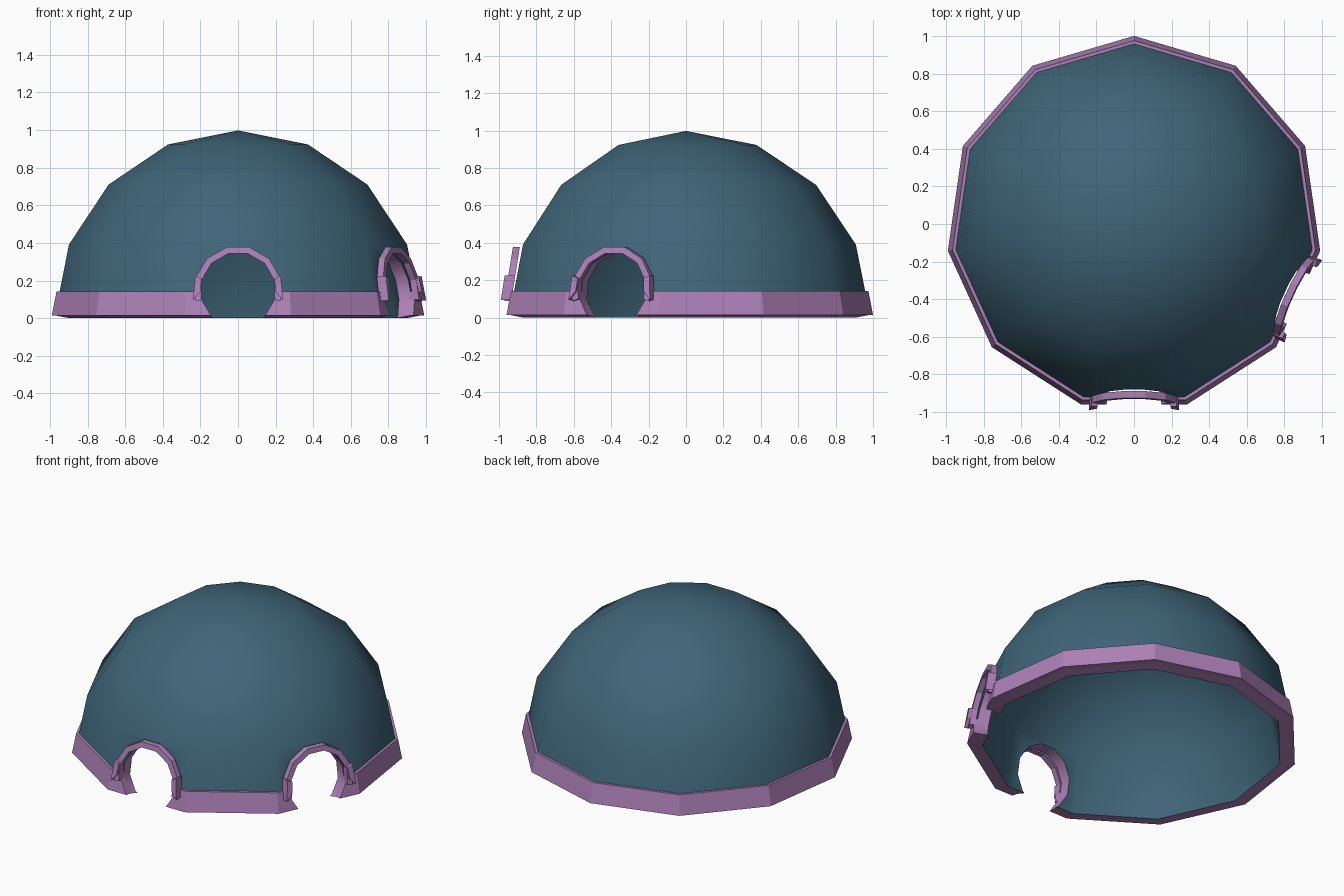
import bpy, bmesh, math
from mathutils import Matrix

if "Cube" in bpy.data.objects:
    bpy.data.objects.remove(bpy.data.objects["Cube"])

SIDES = 11
DOOR_ANGLES = [0, 2 * math.tau / SIDES]
DOOR_Z = 0.15


def material(name, rgb):
    m = bpy.data.materials.new(name)
    m.diffuse_color = (*rgb, 1)
    m.use_nodes = True
    m.node_tree.nodes["Principled BSDF"].inputs["Base Color"].default_value = m.diffuse_color
    return m


TEAL = material("teal_shell", (0.05, 0.13, 0.19))
PURPLE = material("purple_trim", (0.42, 0.22, 0.48))


def finish(name, bm):
    bmesh.ops.recalc_face_normals(bm, faces=bm.faces)
    me = bpy.data.meshes.new(name)
    bm.to_mesh(me)
    bm.free()
    me.materials.append(TEAL)
    me.materials.append(PURPLE)
    ob = bpy.data.objects.new(name, me)
    bpy.context.collection.objects.link(ob)
    return ob


def revolve(name, profile, purple, closed):
    """Spin (radius, z) points around z; segments listed in purple get trim colour."""
    bm = bmesh.new()
    rings = []
    for r, z in profile:
        if r < 1e-6:
            rings.append([bm.verts.new((0, 0, z))] * SIDES)
        else:
            rings.append([bm.verts.new((r * math.sin(a), r * math.cos(a), z))
                          for a in (k * math.tau / SIDES for k in range(SIDES))])
    n = len(rings)
    for i in range(n if closed else n - 1):
        a, b = rings[i], rings[(i + 1) % n]
        for k in range(SIDES):
            j = (k + 1) % SIDES
            f = bm.faces.new(list(dict.fromkeys((a[k], a[j], b[j], b[k]))))
            f.material_index = 1 if i in purple else 0
    return finish(name, bm)


def prism(bm, pts, front, back):
    """Extrude an (x, z) outline between two depth functions of z."""
    a = [bm.verts.new((x, -front(z), z)) for x, z in pts]
    b = [bm.verts.new((x, -back(z), z)) for x, z in pts]
    n = len(pts)
    faces = [bm.faces.new(a), bm.faces.new(b[::-1])]
    faces += [bm.faces.new((a[i], b[i], b[(i + 1) % n], a[(i + 1) % n])) for i in range(n)]
    for f in faces:
        f.material_index = 1


def ring_point(r, k):
    a = math.radians(15 + 30 * k)
    return r * math.cos(a), DOOR_Z + r * math.sin(a)


# Thick dome shell with a trim-coloured bottom rim
steps = [math.pi / 8 * i for i in range(5)]
outer = [(0.983 * math.sin(a), 0.015 + 0.983 * math.cos(a)) for a in steps]
inner = [(0.906 * math.sin(a), 0.015 + 0.906 * math.cos(a)) for a in steps]
inner[-1] = (0.907, 0.0)
outer[0], inner[0] = (0, outer[0][1]), (0, inner[0][1])
dome = revolve("dome_shell", outer + inner[::-1], {4}, False)

# Sloped band around the foot of the dome
band = revolve("base_band", [(1.0, 0.015), (0.975, 0.142), (0.945, 0.142), (0.965, 0.012)],
               {0, 1, 2, 3}, True)

# Twelve-sided door openings cut through dome and band
cutters = []
for i, ang in enumerate(DOOR_ANGLES):
    bm = bmesh.new()
    prism(bm, [ring_point(0.2, k) for k in range(12)], lambda z: 1.2, lambda z: 0.6)
    bm.transform(Matrix.Rotation(ang, 4, 'Z'))
    c = finish(f"door_cutter_{i + 1}", bm)
    c.hide_render = True
    cutters.append(c)
for ob in (dome, band):
    for c in cutters:
        mod = ob.modifiers.new("door", 'BOOLEAN')
        mod.operation, mod.solver, mod.object = 'DIFFERENCE', 'EXACT', c
    dg = bpy.context.evaluated_depsgraph_get()
    me = bpy.data.meshes.new_from_object(ob.evaluated_get(dg))
    ob.modifiers.clear()
    ob.data = me
for c in cutters:
    bpy.data.objects.remove(c)

# Arched door frames with a small jutting block on each side
for i, ang in enumerate(DOOR_ANGLES):
    bm = bmesh.new()
    front = lambda z: 0.925 + 0.16 * (0.38 - z)
    arch = [ring_point(0.235, k) for k in range(-1, 7)]
    arch += [ring_point(0.2, k) for k in range(6, -2, -1)]
    prism(bm, arch, front, lambda z: front(z) - 0.037)
    for s in (-1, 1):
        block = [(0.193, 0.21), (0.227, 0.225), (0.24, 0.095), (0.2, 0.14)]
        prism(bm, [(s * x, z) for x, z in block],
              lambda z: 0.97 + 0.16 * (0.22 - z), lambda z: 0.915 + 0.16 * (0.22 - z))
    bm.transform(Matrix.Rotation(ang, 4, 'Z'))
    finish(f"door_frame_{i + 1}", bm)

# Smooth dome, flat trim
bpy.ops.object.select_all(action='DESELECT')
dome.select_set(True)
bpy.context.view_layer.objects.active = dome
bpy.ops.object.shade_smooth_by_angle(angle=math.radians(50))
